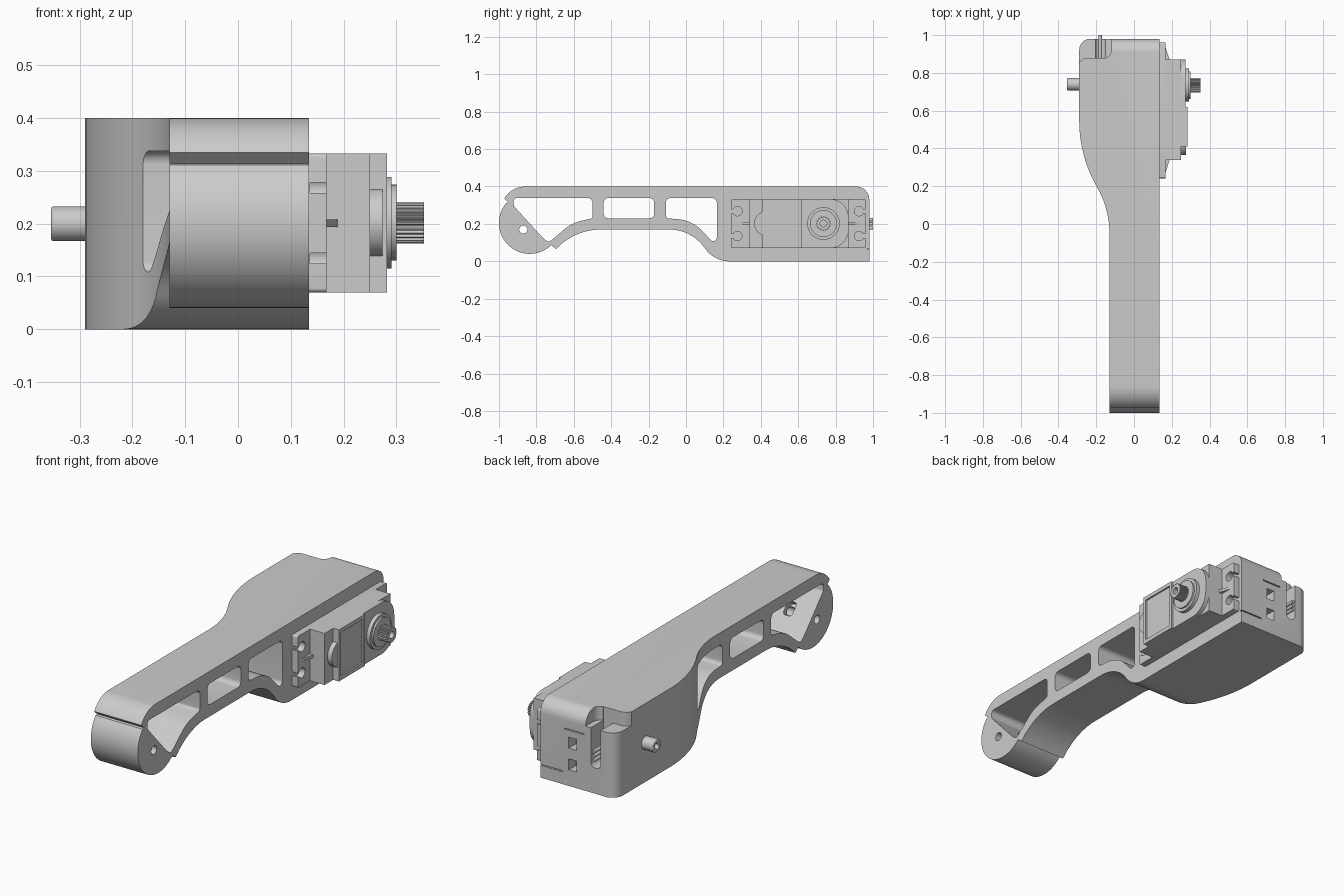
import bpy, bmesh, math
from mathutils import Vector, Matrix

cube = bpy.data.objects.get("Cube")
if cube:
    bpy.data.objects.remove(cube)

grey = bpy.data.materials.new("plain grey")
grey.use_nodes = True
COLOUR = (0.6, 0.6, 0.6, 1)
grey.diffuse_color = COLOUR
grey.node_tree.nodes["Principled BSDF"].inputs["Base Color"].default_value = COLOUR

AXES = {"x": lambda a, b, h: (h, a, b),
        "y": lambda a, b, h: (a, h, b),
        "z": lambda a, b, h: (a, b, h)}
parts = []


def rounded(corners, steps=10):
    """Polygon with a fillet at each corner given as (a, b, radius)."""
    pts = []
    n = len(corners)
    for i, c in enumerate(corners):
        p = Vector(c[:2])
        r = c[2] if len(c) > 2 else 0
        if not r:
            pts.append((p.x, p.y))
            continue
        before, after = Vector(corners[i - 1][:2]) - p, Vector(corners[(i + 1) % n][:2]) - p
        u, v = before.normalized(), after.normalized()
        half = math.acos(max(-1, min(1, u.dot(v)))) / 2
        # keep each fillet shorter than the edges it sits on
        reach = min(r / math.tan(half), 0.95 * before.length, 0.95 * after.length)
        r = reach * math.tan(half)
        centre = p + (u + v).normalized() * (r / math.sin(half))
        s, e = p + u * reach - centre, p + v * reach - centre
        first = math.atan2(s.y, s.x)
        sweep = (math.atan2(e.y, e.x) - first + math.pi) % (2 * math.pi) - math.pi
        for k in range(steps + 1):
            a = first + sweep * k / steps
            pts.append((centre.x + r * math.cos(a), centre.y + r * math.sin(a)))
    return pts


def arc(a, b, r, start, end, steps=40):
    angles = [math.radians(start + (end - start) * k / steps) for k in range(steps + 1)]
    return [(a + r * math.cos(t), b + r * math.sin(t)) for t in angles]


def circle(a, b, r, steps=40):
    return arc(a, b, r, 0, 360, steps)[:-1]


def rect(a0, a1, b0, b1, r=0):
    return rounded([(a0, b0, r), (a1, b0, r), (a1, b1, r), (a0, b1, r)], 6)


def prism(name, pts, axis, lo, hi):
    bm = bmesh.new()
    ends = [[bm.verts.new(AXES[axis](p[0], p[1], h)) for p in pts] for h in (lo, hi)]
    bm.faces.new(ends[0])
    bm.faces.new(ends[1])
    for i in range(len(pts)):
        j = (i + 1) % len(pts)
        bm.faces.new((ends[0][i], ends[0][j], ends[1][j], ends[1][i]))
    bmesh.ops.recalc_face_normals(bm, faces=bm.faces)
    mesh = bpy.data.meshes.new(name)
    bm.to_mesh(mesh)
    bm.free()
    mesh.materials.append(grey)
    ob = bpy.data.objects.new(name, mesh)
    bpy.context.collection.objects.link(ob)
    parts.append(ob)
    return ob


def length_y(mesh):
    ys = [v.co.y for v in mesh.vertices]
    return max(ys) - min(ys) if ys else 0


def boolean(target, tool, operation="DIFFERENCE"):
    """Apply a boolean, trying the next solver if one loses the part."""
    backup = target.data.copy()
    bpy.context.view_layer.objects.active = target
    for solver in ("EXACT", "MANIFOLD", "FLOAT"):
        mod = target.modifiers.new("cut", "BOOLEAN")
        mod.operation, mod.object, mod.solver = operation, tool, solver
        bpy.ops.object.modifier_apply(modifier=mod.name)
        if length_y(target.data) > 0.9 * length_y(backup):
            break
        target.data = backup.copy()
    parts.remove(tool)
    bpy.data.objects.remove(tool)


def cut(target, pts, axis, lo, hi):
    boolean(target, prism("cutter", pts, axis, lo, hi), "DIFFERENCE")


# Arm: side outline crossed with the flared top outline
side = rounded([(0.98, 0), (0.98, 0.4, 0.07), (-0.93, 0.4, 0.13), (-0.972, 0.335), (-0.95, 0.314)])
side += arc(-0.835, 0.205, 0.165, 140, 314)
side += rounded([(-0.695, 0.066), (-0.665, 0.095), (-0.56, 0.17, 0.33), (0.03, 0.17, 0.23),
                 (0.15, 0, 0.16), (0.98, 0)], 16)[:-1]
arm = prism("arm", side, "x", -0.5, 0.5)
plan = rounded([(0.135, -1.1), (0.135, 0.981), (-0.29, 0.981, 0.06),
                (-0.29, 0.36, 0.7), (-0.13, 0.08, 0.49), (-0.13, -1.1)], 16)
boolean(arm, prism("plan", plan, "z", -0.1, 0.5), "INTERSECT")

# Windows and pivot hole through the arm
windows = [
    rounded([(-0.925, 0.338, 0.02), (-0.5, 0.338, 0.025), (-0.5, 0.23, 0.015),
             (-0.61, 0.205, 0.2), (-0.735, 0.1, 0.02), (-0.765, 0.125, 0.01), (-0.92, 0.295, 0.01)]),
    rect(-0.44, -0.17, 0.23, 0.338, 0.025),
    rounded([(-0.108, 0.338, 0.025), (0.165, 0.338, 0.025), (0.165, 0.105, 0.02),
             (0.135, 0.11, 0.015), (0.035, 0.22, 0.2), (-0.108, 0.23, 0.02)]),
    circle(-0.87, 0.17, 0.022, 24)]
for w in windows:
    cut(arm, w, "x", -0.5, 0.5)

# Slot in the sloping wall of the first window
slot = prism("cutter", rect(-0.025, 0.025, -0.035, 0.035, 0.015), "z", -0.04, 0.06)
slot.data.transform(Matrix.Translation((0, -0.835, 0.205)) @ Matrix.Rotation(math.radians(-48), 4, "X"))
boolean(arm, slot)

# Rear corner notch, cable slot, square holes and grooves
cut(arm, rounded([(-0.33, 0.8), (-0.27, 0.88, 0.05), (-0.12, 0.88, 0.04), (-0.12, 1.1), (-0.33, 1.1)]),
    "z", 0.33, 0.5)
cut(arm, rect(-0.205, -0.15, 0.13, 0.5, 0.026), "y", 0.88, 1.1)
for z in (0.11, 0.22):
    cut(arm, rect(-0.07, -0.025, z - 0.028, z + 0.028), "y", 0.92, 1.1)
cut(arm, rect(0.01, 0.2, 0.062, 0.068), "y", 0.97, 1.1)
cut(arm, rect(-0.11, 0.0, 0.283, 0.289), "y", 0.97, 1.1)

# Cable pins
for z in (0.178, 0.2, 0.222):
    prism("cable_pin", circle(-0.178, z, 0.009, 12), "y", 0.87, 1.0)

# Motor flange with keyhole screw slots
flange = prism("motor_flange", rect(0.242, 0.96, 0.07, 0.333, 0.008), "x", 0.12, 0.168)
for y, edge in ((0.275, 0.2), (0.925, 1.0)):
    for z in (0.135, 0.268):
        cut(flange, circle(y, z, 0.025, 24), "x", 0.136, 0.2)
        cut(flange, rect(min(y, edge), max(y, edge), z - 0.01, z + 0.01), "x", 0.136, 0.2)

# Motor case, ribs and raised cover
prism("motor_case", rect(0.34, 0.87, 0.07, 0.333), "x", 0.13, 0.25)
for tip, base in ((0.25, 0.35), (0.955, 0.86)):
    prism("flange_rib", [(0.16, tip), (0.16, base), (0.192, base)], "z", 0.194, 0.208)
prism("case_bump", circle(0.43, 0.202, 0.066), "x", 0.24, 0.274)
cover = prism("motor_cover", rect(0.41, 0.62, 0.07, 0.333), "x", 0.24, 0.282)
cut(cover, rect(0.425, 0.605, 0.09, 0.313), "x", 0.274, 0.3)
prism("gear_cover", rounded([(0.61, 0.07), (0.87, 0.07, 0.1), (0.87, 0.333, 0.1), (0.61, 0.333)]),
      "x", 0.24, 0.272)

# Output bearing and splined shaft
prism("bearing_ring", circle(0.735, 0.202, 0.087, 48), "x", 0.26, 0.291)
prism("bearing_collar", circle(0.735, 0.202, 0.072, 48), "x", 0.28, 0.3)
teeth = [circle(0.735, 0.202, 0.039 if k % 4 < 2 else 0.034, 96)[k] for k in range(96)]
shaft = prism("splined_shaft", teeth, "x", 0.29, 0.353)
cut(shaft, circle(0.735, 0.202, 0.018, 24), "x", 0.32, 0.4)

# Idler pin on the opposite side
idler = prism("idler_pin", circle(0.74, 0.2, 0.033, 32), "x", -0.354, -0.28)
cut(idler, circle(0.74, 0.2, 0.014, 20), "x", -0.4, -0.32)
bevel = idler.modifiers.new("edge", "BEVEL")
bevel.width, bevel.segments, bevel.limit_method = 0.004, 2, "ANGLE"

# Smooth the curved walls, keep edges crisp
bpy.ops.object.select_all(action="DESELECT")
for ob in parts:
    ob.select_set(True)
bpy.context.view_layer.objects.active = arm
bpy.ops.object.shade_smooth_by_angle(angle=math.radians(25))
